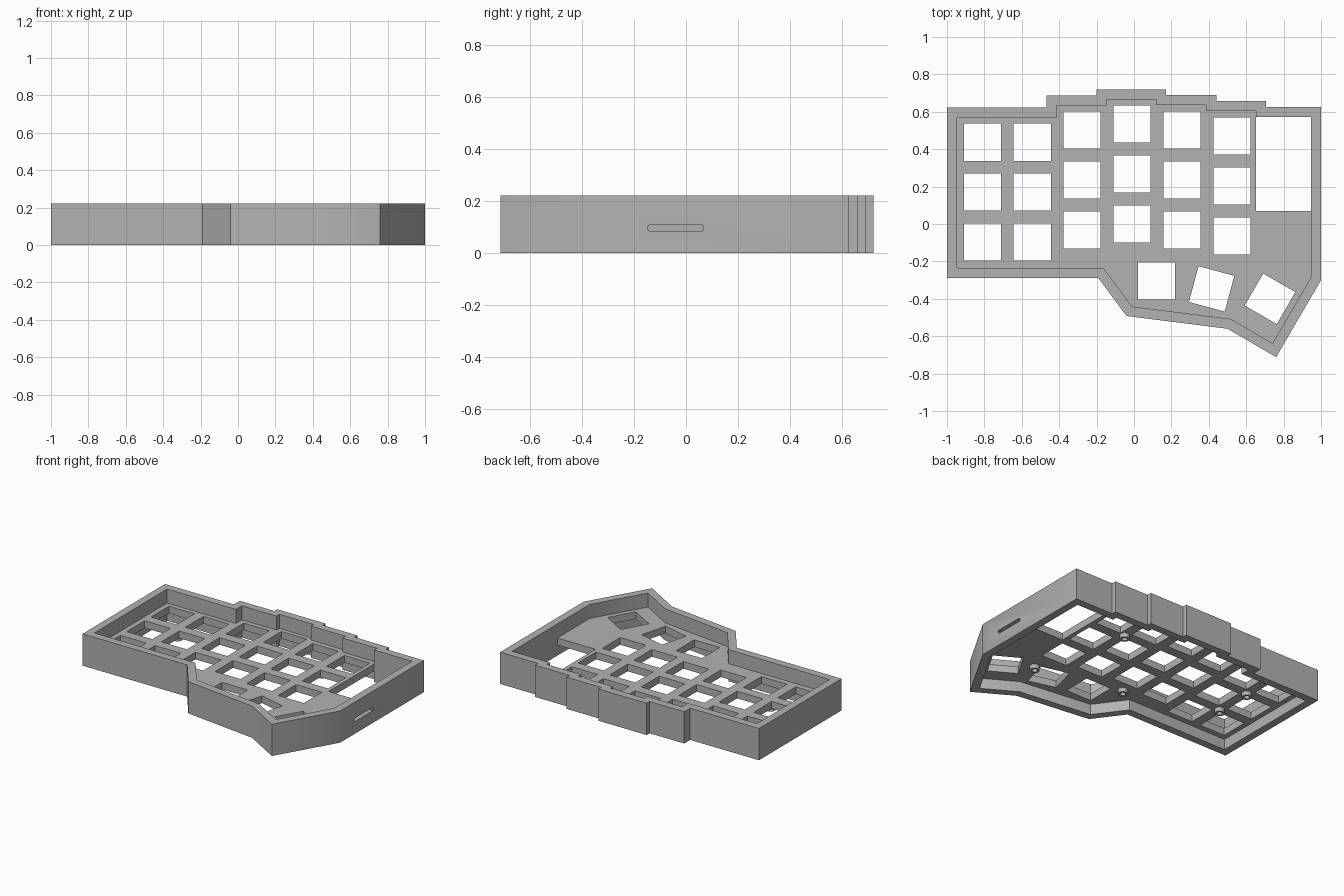
import bpy, bmesh, math
from mathutils import Vector, Matrix
from mathutils.geometry import intersect_line_line_2d

cube = bpy.data.objects.get("Cube")
if cube:
    bpy.data.objects.remove(cube, do_unlink=True)

HEIGHT, RIM = 0.222, 0.054
PLATE_LOW, PLATE_TOP = 0.074, 0.124
KEY, PITCH = 0.198, 0.267

grey = bpy.data.materials.new("case grey")
grey.use_nodes = True
colour = (0.45, 0.45, 0.45, 1)
grey.diffuse_color = colour
grey.node_tree.nodes["Principled BSDF"].inputs["Base Color"].default_value = colour


def finish(name, bm):
    bmesh.ops.recalc_face_normals(bm, faces=bm.faces)
    mesh = bpy.data.meshes.new(name)
    bm.to_mesh(mesh)
    bm.free()
    mesh.materials.append(grey)
    obj = bpy.data.objects.new(name, mesh)
    bpy.context.collection.objects.link(obj)
    return obj


def add_prism(bm, points, low, high):
    face = bm.faces.new([bm.verts.new((x, y, low)) for x, y in points])
    top = bmesh.ops.extrude_face_region(bm, geom=[face], use_keep_orig=True)["geom"]
    bmesh.ops.translate(bm, vec=(0, 0, high - low),
                        verts=[v for v in top if isinstance(v, bmesh.types.BMVert)])


def inset(points, distance):
    """Mitred inward offset of a clockwise outline."""
    pts = [Vector(p) for p in points]
    result = []
    for i, p in enumerate(pts):
        before = (p - pts[i - 1]).normalized()
        after = (pts[(i + 1) % len(pts)] - p).normalized()
        a = Vector((before.y, -before.x))
        b = Vector((after.y, -after.x))
        result.append(p + (a + b) * distance / (1 + a.dot(b)))
    return result


def cut(obj, cutter):
    cutter.hide_render = True
    mod = obj.modifiers.new("cut", 'BOOLEAN')
    mod.object, mod.solver = cutter, 'EXACT'
    bpy.context.view_layer.objects.active = obj
    bpy.ops.object.modifier_apply(modifier=mod.name)
    bpy.data.objects.remove(cutter, do_unlink=True)


def smooth(obj):
    bpy.ops.object.select_all(action='DESELECT')
    obj.select_set(True)
    bpy.context.view_layer.objects.active = obj
    bpy.ops.object.shade_smooth_by_angle(angle=math.radians(32))


# Stepped outline, clockwise from the back corner
outer = [(-1, .622), (-.468, .622), (-.468, .688), (-.2, .688), (-.2, .72), (.172, .72),
         (.172, .69), (.44, .69), (.44, .658), (.706, .658), (.706, .625), (1, .625),
         (1, -.3), (.76, -.712), (.5, -.56), (-.04, -.492), (-.19, -.29), (-1, -.29)]
inner = inset(outer, RIM)

# Outer wall, open above and below
bm = bmesh.new()
rings = [[bm.verts.new((x, y, z)) for x, y in loop]
         for loop, z in ((outer, 0), (outer, HEIGHT), (inner, HEIGHT), (inner, 0))]
for k in range(4):
    a, b = rings[k], rings[(k + 1) % 4]
    for i in range(len(outer)):
        j = (i + 1) % len(outer)
        bm.faces.new((a[i], a[j], b[j], b[i]))
wall = finish("outer_wall", bm)

# Cable slot in the left wall
bm = bmesh.new()
bmesh.ops.create_cube(bm, size=1, matrix=Matrix.Translation((1, -.04, .097))
                      @ Matrix.Diagonal((.2, .216, .024, 1)))
bmesh.ops.bevel(bm, geom=[e for e in bm.edges if abs(e.verts[0].co.x - e.verts[1].co.x) > .1],
                offset=.005, segments=2, affect='EDGES')
cut(wall, finish("slot_cutter", bm))
smooth(wall)

# Key plate, leaving a bay at the back left
bm = bmesh.new()
bay_front = .07
outline = inner[:11] + [Vector((inner[10].x, bay_front)), Vector((inner[11].x, bay_front))] + inner[12:]
outline.pop(10)
add_prism(bm, outline, PLATE_LOW, PLATE_TOP)
plate = finish("key_plate", bm)

# Key openings: staggered columns and a fanned thumb row
keys = [(-.01 + PITCH * (c - 3), y - PITCH * r, 0)
        for c, y in enumerate((.437, .437, .502, .535, .502, .47)) for r in range(3)]
keys += [(.12, -.305, 0), (.415, -.347, -15), (.727, -.4, -30)]
bm = bmesh.new()
for x, y, turn in keys:
    bmesh.ops.create_cube(bm, size=1, matrix=Matrix.Translation((x, y, .1))
                          @ Matrix.Rotation(math.radians(turn), 4, 'Z')
                          @ Matrix.Diagonal((KEY, KEY, .2, 1)))
cut(plate, finish("key_cutter", bm))

# Hollow screw bosses under the plate
bm = bmesh.new()
for x, y in ((.388, .37), (.57, -.3), (-.05, -.17), (-.678, .303), (-.678, .035)):
    loops = []
    for radius, z in ((.032, PLATE_LOW + .002), (.032, .044), (.018, .044), (.018, PLATE_LOW)):
        loops.append([bm.verts.new((x + radius * math.cos(t * math.tau / 20),
                                    y + radius * math.sin(t * math.tau / 20), z)) for t in range(20)])
    for a, b in zip(loops, loops[1:]):
        for i in range(20):
            j = (i + 1) % 20
            bm.faces.new((a[i], a[j], b[j], b[i]))
    bm.faces.new(loops[0])
    bm.faces.new(loops[3])
smooth(finish("screw_bosses", bm))
